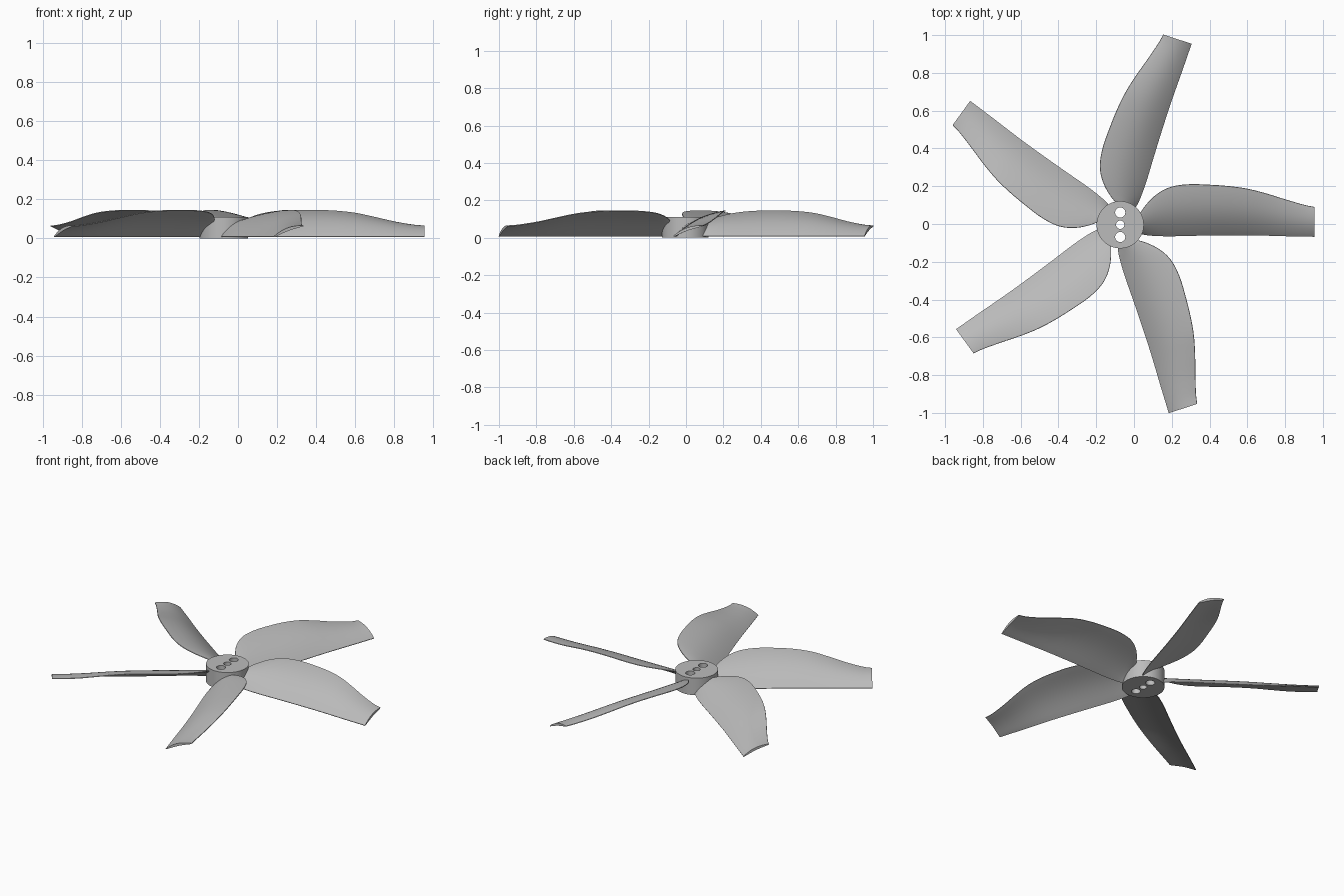
import bpy, bmesh, math
from mathutils import Vector, Matrix

cube = bpy.data.objects.get("Cube")
if cube:
    bpy.data.objects.remove(cube, do_unlink=True)

HUB = Vector((-0.073, -0.004, 0))
HUB_RADIUS, HUB_HEIGHT = 0.125, 0.11
BLADES, CHORD_STEPS, SPAN_STEPS = 5, 14, 4

grey = bpy.data.materials.new("plain_grey")
grey.use_nodes = True
grey.diffuse_color = (0.5, 0.5, 0.5, 1)
grey.node_tree.nodes["Principled BSDF"].inputs["Base Color"].default_value = (0.5, 0.5, 0.5, 1)


def make_object(name, bm):
    bmesh.ops.recalc_face_normals(bm, faces=bm.faces)
    mesh = bpy.data.meshes.new(name)
    bm.to_mesh(mesh)
    bm.free()
    mesh.materials.append(grey)
    obj = bpy.data.objects.new(name, mesh)
    bpy.context.collection.objects.link(obj)
    return obj


def shade(obj):
    bpy.ops.object.select_all(action='DESELECT')
    obj.select_set(True)
    bpy.context.view_layer.objects.active = obj
    bpy.ops.object.shade_smooth_by_angle(angle=math.radians(35))


def add_cylinder(bm, centre, radius, height, sides):
    bmesh.ops.create_cone(bm, cap_ends=True, segments=sides, radius1=radius, radius2=radius,
                          depth=height, matrix=Matrix.Translation(centre))


# Hub with a shaft hole and two bolt holes
bm = bmesh.new()
add_cylinder(bm, HUB + Vector((0, 0, HUB_HEIGHT / 2)), HUB_RADIUS, HUB_HEIGHT, 64)
hub = make_object("hub", bm)
bm = bmesh.new()
for y, radius in ((-0.065, 0.027), (0, 0.022), (0.065, 0.027)):
    add_cylinder(bm, HUB + Vector((0, y, HUB_HEIGHT / 2)), radius, 0.3, 32)
cutter = make_object("hole_cutter", bm)
cut = hub.modifiers.new("holes", 'BOOLEAN')
cut.object = cutter
cut.operation = 'DIFFERENCE'
cut.solver = 'EXACT'
bpy.context.view_layer.objects.active = hub
bpy.ops.object.modifier_apply(modifier="holes")
bpy.data.objects.remove(cutter, do_unlink=True)
shade(hub)

# Blade stations: distance from axis, high edge y and z, low edge y
STATIONS = [Vector(s) for s in (
    (0.100, 0.050, 0.085, -0.045), (0.118, 0.080, 0.098, -0.050),
    (0.145, 0.115, 0.110, -0.055), (0.180, 0.150, 0.122, -0.058),
    (0.230, 0.184, 0.133, -0.060), (0.290, 0.205, 0.140, -0.060),
    (0.373, 0.214, 0.144, -0.058), (0.473, 0.211, 0.144, -0.056),
    (0.573, 0.204, 0.140, -0.055), (0.673, 0.190, 0.129, -0.055),
    (0.773, 0.165, 0.108, -0.057), (0.873, 0.134, 0.085, -0.060),
    (0.973, 0.105, 0.068, -0.062), (1.028, 0.094, 0.064, -0.063))]


def smooth_stations(points):
    """Catmull-Rom interpolation along the span."""
    ends = [points[0] * 2 - points[1]] + points + [points[-1] * 2 - points[-2]]
    out = []
    for a, b, c, d in zip(ends, ends[1:], ends[2:], ends[3:]):
        for k in range(SPAN_STEPS):
            t = k / SPAN_STEPS
            out.append((b * 2 + (c - a) * t + (a * 2 - b * 5 + c * 4 - d) * t**2
                        + (b * 3 - a - c * 3 + d) * t**3) / 2)
    return out + [points[-1]]


def section(station):
    """Thin cambered aerofoil from the low edge to the high edge and back."""
    r, y_high, z_high, y_low = station
    low, high = Vector((r, y_low, 0.008)), Vector((r, y_high, z_high))
    chord = high - low
    normal = Vector((0, -chord.z, chord.y)).normalized()
    steps = [i / CHORD_STEPS for i in range(CHORD_STEPS + 1)]

    def point(t, side):
        bow = math.sin(math.pi * t)
        camber = 0.065 * chord.length * bow
        half = 0.002 + 0.006 * max(bow, 0) ** 0.7
        return low + chord * t + normal * (camber + side * half)
    return [point(t, 1) for t in steps] + [point(t, -1) for t in reversed(steps)]


# Five identical blades around the hub
for n in range(BLADES):
    bm = bmesh.new()
    turn = Matrix.Translation(HUB) @ Matrix.Rotation(math.tau * n / BLADES, 4, 'Z')
    rings = [[bm.verts.new(turn @ p) for p in section(s)] for s in smooth_stations(STATIONS)]
    for a, b in zip(rings, rings[1:]):
        for i in range(len(a)):
            j = (i + 1) % len(a)
            bm.faces.new((a[i], a[j], b[j], b[i]))
    bm.faces.new(rings[0])
    bm.faces.new(rings[-1])
    shade(make_object(f"blade_{n + 1}", bm))
